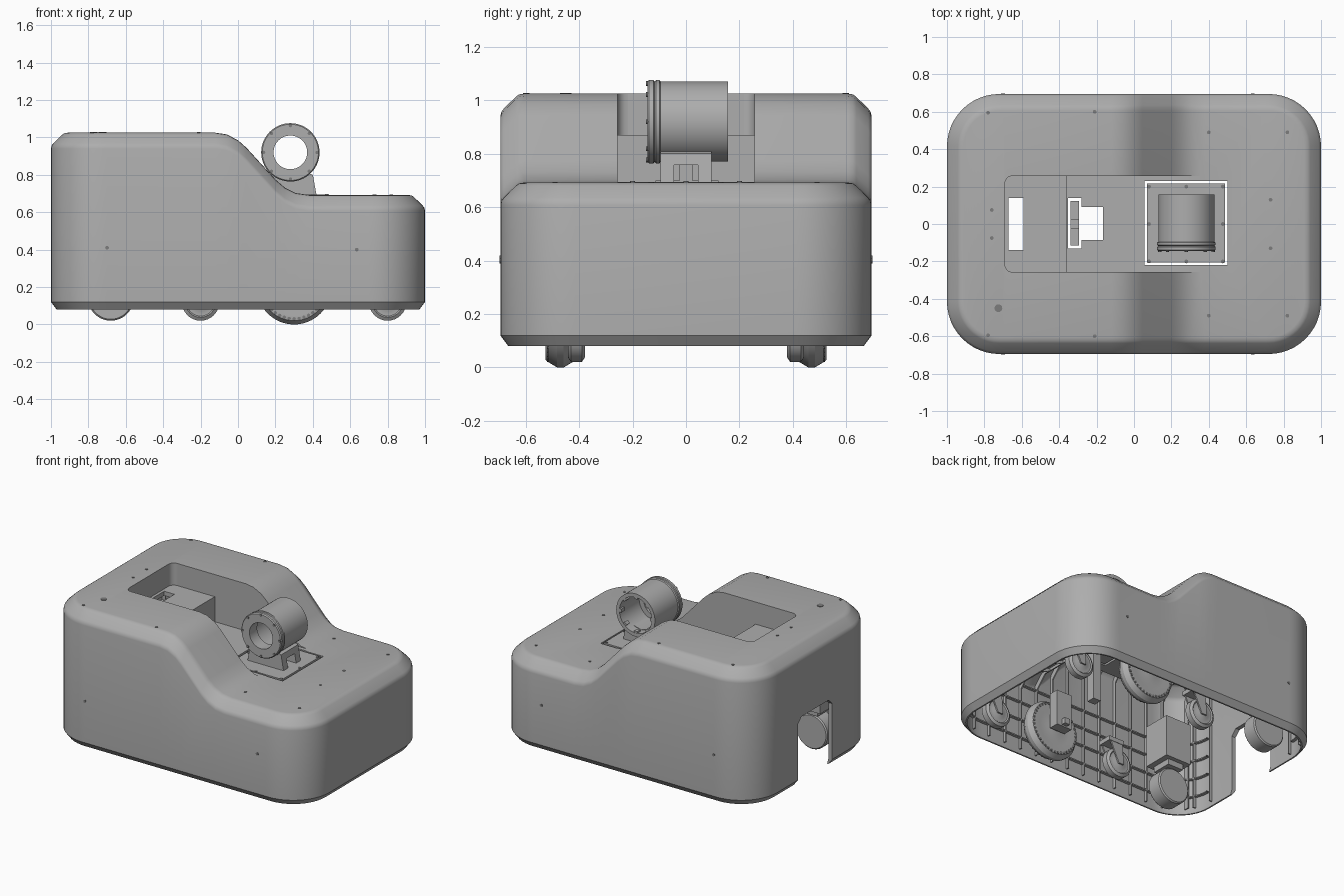
import bpy, bmesh
from math import sin, cos, pi, sqrt, radians
from mathutils import Vector

if "Cube" in bpy.data.objects:
    bpy.data.objects.remove(bpy.data.objects["Cube"])

def material(name, v):
    m = bpy.data.materials.new(name)
    m.use_nodes = True
    m.diffuse_color = (v, v, v, 1)
    m.node_tree.nodes["Principled BSDF"].inputs["Base Color"].default_value = (v, v, v, 1)
    return m

GREY = material("plain grey", 0.42)
DARK = material("screw grey", 0.2)

def finish(name, bm, mat=GREY, smooth=True):
    bmesh.ops.recalc_face_normals(bm, faces=bm.faces[:])
    me = bpy.data.meshes.new(name)
    bm.to_mesh(me)
    bm.free()
    me.materials.append(mat)
    ob = bpy.data.objects.new(name, me)
    bpy.context.collection.objects.link(ob)
    if smooth:
        shade(ob)
    return ob

def select(ob):
    bpy.ops.object.select_all(action='DESELECT')
    ob.select_set(True)
    bpy.context.view_layer.objects.active = ob

def shade(ob):
    select(ob)
    bpy.ops.object.shade_smooth_by_angle(angle=radians(30))

def add_prism(bm, poly, y0, y1, axis='Y'):
    """Extrude a (u, z) polygon along y, or along x."""
    put = (lambda u, v, t: (u, t, v)) if axis == 'Y' else (lambda u, v, t: (t, u, v))
    a = [bm.verts.new(put(u, v, y0)) for u, v in poly]
    b = [bm.verts.new(put(u, v, y1)) for u, v in poly]
    bm.faces.new(a)
    bm.faces.new(b[::-1])
    for i in range(len(poly)):
        j = (i + 1) % len(poly)
        bm.faces.new((a[i], a[j], b[j], b[i]))

def prism(name, poly, y0, y1, axis='Y'):
    bm = bmesh.new()
    add_prism(bm, poly, y0, y1, axis)
    return finish(name, bm)

def box(name, x, y, z):
    return prism(name, [(x[0], z[0]), (x[1], z[0]), (x[1], z[1]), (x[0], z[1])], *y)

def lathe(name, prof, x, y, z, n=48, closed=False):
    """Spin (radius, y) points about a y-directed axle."""
    bm = bmesh.new()
    rings = [[bm.verts.new((x + r * cos(2 * pi * i / n), y + t, z + r * sin(2 * pi * i / n)))
              for i in range(n)] for r, t in prof]
    pairs = list(zip(rings, rings[1:] + rings[:1])) if closed else list(zip(rings, rings[1:]))
    for a, b in pairs:
        for i in range(n):
            bm.faces.new((a[i], a[(i + 1) % n], b[(i + 1) % n], b[i]))
    if not closed:
        bm.faces.new(rings[0])
        bm.faces.new(rings[-1][::-1])
    return finish(name, bm)

def disc(name, p, normal, r=0.01, mat=DARK):
    bm = bmesh.new()
    bmesh.ops.create_cone(bm, cap_ends=True, segments=16, radius1=r, radius2=r, depth=0.006)
    ob = finish(name, bm, mat, False)
    ob.location = p
    ob.rotation_euler = Vector(normal).to_track_quat('Z', 'Y').to_euler()

def cut(ob, *cutters):
    for c in cutters:
        m = ob.modifiers.new("cut", 'BOOLEAN')
        m.object, m.operation, m.solver = c, 'DIFFERENCE', 'EXACT'
        select(ob)
        bpy.ops.object.modifier_apply(modifier=m.name)

# Roof line of the body, high at the rear and low at the front deck
ROOF = [(-0.7, 1.025), (-0.12, 1.025), (-0.06, 1.016), (0, 0.985), (0.045, 0.945), (0.2, 0.775),
        (0.25, 0.732), (0.31, 0.702), (0.38, 0.692), (0.7, 0.692)]

def roof(x):
    for (a, za), (b, zb) in zip(ROOF, ROOF[1:]):
        if a <= x <= b:
            return za + (zb - za) * (x - a) / (b - a)
    return ROOF[0][1] if x < 0 else ROOF[-1][1]

HX, HY, R = 1.0, 0.695, 0.28

def half(u, d, along=HX, across=HY):
    """Half width of the rounded footprint, inset by d."""
    r, over = R - d, abs(u) - (along - R)
    return across - d if over <= 0 else across - R + sqrt(max(r * r - over * over, 0))

def ring(d):
    r, cx, cy, n = R - d, HX - R, HY - R, 12
    arc = [(r * cos(pi / 2 * i / n), r * sin(pi / 2 * i / n)) for i in range(n + 1)]
    low = [(-cx - u, -cy - v) for u, v in arc] + [(x, d - HY) for x, _ in ROOF]
    low += [(cx + u, -cy - v) for u, v in arc[::-1]]
    return low + [(x, -y) for x, y in low[::-1]]

# Hollow body shell: outer rings, roof cap, inner rings, inner cap
RIM = [(0, 0.085), (0.004, 0.068), (0.013, 0.056), (0.058, 0.012), (0.07, 0.003), (0.09, 0)]
WALL = 0.03
bm = bmesh.new()

def ring_verts(d, height):
    return [bm.verts.new((x, y, height(x))) for x, y in ring(d)]

outer = [ring_verts(0.03, lambda x: 0.08), ring_verts(0, lambda x: 0.12)]
outer += [ring_verts(d, lambda x, k=k: roof(x) - k) for d, k in RIM]
inner = [ring_verts(0.04, lambda x: 0.08), ring_verts(WALL, lambda x: 0.12)]
inner += [ring_verts(d + WALL, lambda x, k=k: roof(x) - WALL - k) for d, k in RIM]
for stack in (outer, inner, [outer[0], inner[0]]):
    for a, b in zip(stack, stack[1:]):
        for i in range(len(a)):
            j = (i + 1) % len(a)
            bm.faces.new((a[i], a[j], b[j], b[i]))
for top in (outer[-1], inner[-1]):
    n = len(top)
    for i in range(n // 2 - 1):
        bm.faces.new((top[i], top[i + 1], top[n - 2 - i], top[n - 1 - i]))
shell = finish("body_shell", bm, smooth=False)

# Recessed tray with a stepped floor
tray = prism("recess_tray", [(x, z - 0.028) for x, z in [(-0.72, 1.025)] + ROOF[1:8]] +
             [(0.36, 0.68), (0.36, 0.66), (-0.39, 0.66), (-0.39, 0.84), (-0.72, 0.84)], -0.285, 0.285)
pocket = prism("pocket_cutter", [(-0.69, 0.87), (-0.36, 0.87), (-0.36, 0.695), (0.36, 0.695),
                                 (0.36, 1.2), (-0.69, 1.2)], -0.257, 0.257)
bm = bmesh.new()
bm.from_mesh(pocket.data)
rear = [e for e in bm.edges if all(v.co.x < -0.68 for v in e.verts)
        and abs(e.verts[0].co.z - e.verts[1].co.z) > 0.1]
bmesh.ops.bevel(bm, geom=rear, offset=0.04, segments=5, affect='EDGES', profile=0.5)
bm.to_mesh(pocket.data)
bm.free()
slot = box("slot_cutter", (-0.67, -0.59), (-0.14, 0.14), (0.5, 1))
hole_a = box("hole_cutter_wide", (-0.352, -0.28), (-0.13, 0.14), (0.5, 0.8))
hole_b = box("hole_cutter_narrow", (-0.3, -0.165), (-0.085, 0.09), (0.5, 0.8))
well = box("plate_cutter", (0.055, 0.5), (-0.22, 0.23), (0.4, 0.9))
door = prism("door_cutter", [(-0.19, 0), (0.19, 0), (0.19, 0.51), (0.15, 0.55), (-0.15, 0.55),
                             (-0.19, 0.51)], -1.1, -0.9, 'X')
cut(shell, pocket, well, door)
cut(tray, pocket, slot, hole_a, hole_b, well)
for c in (pocket, slot, hole_a, hole_b, well, door):
    bpy.data.objects.remove(c)
shade(shell)
shade(tray)

# Lattice of stiffening ribs inside the shell
bm = bmesh.new()
def rib(path, at, axis):
    add_prism(bm, path(WALL - 0.005) + path(WALL + 0.02)[::-1], at - 0.004, at + 0.004, axis)

for i in range(-7, 8):
    x = i * 0.13
    end = 0.3 if -0.75 < x < 0.52 else 0.0
    for s in (-1, 1):
        def arch(d):
            w, t = half(x, d), roof(x) - d
            return [(s * u, z) for u, z in ((w, 0.12), (w, t - 0.085), (max(w - 0.08, end), t), (end, t))]
        rib(arch, x, 'X')
for i in range(-4, 5):
    y = i * 0.13
    def spine(d):
        w = half(y, d, HY, HX)
        front = [(w - 0.08, roof(1) - d), (w, roof(1) - d - 0.085), (w, 0.12)]
        if abs(y) < 0.3:
            return [(0.52, roof(1) - d)] + front
        return [(-w, 0.12), (-w, roof(-1) - d - 0.085), (-w + 0.08, roof(-1) - d)] + \
               [(x, z - d) for x, z in ROOF] + front
    rib(spine, y, 'Y')
for z in (0.2, 0.33, 0.46, 0.59):
    a, b = ([[bm.verts.new((x, y, z + h)) for x, y in ring(d)] for h in (-0.004, 0.004)]
            for d in (WALL - 0.005, WALL + 0.02))
    for p, q in ((a[0], a[1]), (a[1], b[1]), (b[1], b[0]), (b[0], a[0])):
        for i in range(len(p) - 1):
            bm.faces.new((p[i], p[i + 1], q[i + 1], q[i]))
finish("inner_ribs", bm, smooth=False)

# Ring mount: plate, saddle and hollow drum
box("mount_plate", (0.07, 0.487), (-0.207, 0.216), (0.66, 0.694))
saddle = prism("drum_saddle", [(0.14, 0.69), (0.42, 0.69), (0.4, 0.8), (0.36, 0.815), (0.28, 0.795),
                               (0.2, 0.815), (0.16, 0.8)], -0.095, 0.095)
tunnel = box("tunnel_cutter", (0, 0.6), (-0.045, 0.045), (0.6, 0.758))
cut(saddle, tunnel)
bpy.data.objects.remove(tunnel)
lathe("drum", [(0.09, -0.145), (0.15, -0.145), (0.156, -0.138), (0.156, -0.122), (0.15, -0.117),
               (0.156, -0.112), (0.156, -0.1), (0.15, -0.095), (0.15, 0.158), (0.125, 0.158),
               (0.125, -0.06), (0.09, -0.06)], 0.28, 0, 0.92, 64, True)
for i in range(8):
    c, s = cos(i * pi / 4), sin(i * pi / 4)
    disc("drum_bolt", (0.28 + 0.143 * c, -0.146, 0.92 + 0.143 * s), (0, -1, 0), 0.009)
    lug = box("drum_lug", (-0.012, 0.012), (0.12, 0.156), (-0.128, -0.112))
    lug.location = (0.28, 0, 0.92)
    lug.rotation_euler.y = i * pi / 4

# Latch bar and post in the recess
box("latch_bar", (-0.34, -0.295), (-0.115, 0.122), (0.66, 0.7))
box("latch_post", (-0.34, -0.295), (-0.025, 0.025), (0.7, 0.79))
box("centre_post", (0.3, 0.36), (-0.03, 0.03), (0.2, 0.67))

# Screws
for s in (-1, 1):
    for x, y in ((0.4, 0.49), (0.82, 0.49), (0.73, 0.13), (-0.21, 0.6), (-0.78, 0.595), (-0.76, 0.075)):
        disc("deck_screw", (x, s * y, roof(x)), (0, 0, 1))
    for x, z in ((-0.7, 0.41), (0.635, 0.4)):
        disc("side_screw", (x, s * HY, z), (0, s, 0))
    for x, y in ((0.08, 0.2), (0.28, 0.2), (0.475, 0.2)):
        disc("plate_screw", (x, s * y, 0.694), (0, 0, 1))
for x in (0.08, 0.475):
    disc("plate_screw", (x, 0, 0.694), (0, 0, 1))
disc("power_button", (-0.725, -0.45, roof(-1)), (0, 0, 1), 0.021)

# Running gear, mirrored left and right
def caster(x, y):
    lathe("caster_wheel", [(0.03, -0.035), (0.05, -0.025), (0.075, -0.025), (0.082, -0.032), (0.1, -0.02),
                           (0.1, 0.02), (0.082, 0.032), (0.075, 0.025), (0.05, 0.025), (0.03, 0.035)],
          x, y, 0.12, 32)
    for s in (-0.042, 0.042):
        prism("caster_fork", [(x - 0.02, 0.1), (x + 0.02, 0.1), (x + 0.09, 0.25), (x - 0.01, 0.25)],
              y + s - 0.005, y + s + 0.005)
    box("caster_plate", (x - 0.02, x + 0.1), (y - 0.05, y + 0.05), (0.24, 0.27))

for s in (-1, 1):
    for x in (-0.2, 0.8):
        caster(x, s * 0.41)
    y = s * 0.47
    lathe("drive_wheel", [(0.05, -0.055), (0.12, -0.04), (0.155, -0.05), (0.18, -0.045), (0.2, -0.012),
                          (0.2, 0.012), (0.18, 0.045), (0.155, 0.05), (0.12, 0.04), (0.05, 0.055)],
          0.3, y, 0.2, 64)
    for i in range(40):
        a = 2 * pi * i / 40
        for t in (-1, 1):
            disc("tread_dot", (0.3 + 0.17 * cos(a), y + t * 0.047, 0.2 + 0.17 * sin(a)), (0, t, 0), 0.009)
    box("drive_axle", (0.28, 0.32), sorted((s * 0.3, y)), (0.18, 0.22))
    box("drive_bracket", (0.24, 0.36), sorted((s * 0.33, s * 0.4)), (0.17, 0.42))
    lathe("rear_roller", [(0.114, -0.055), (0.122, -0.047), (0.122, 0.047), (0.114, 0.055)], -0.68, y, 0.142)
    box("roller_bracket", (-0.74, -0.62), (y - 0.07, y + 0.07), (0.27, 0.31))
    box("roller_motor", (-0.78, -0.58), (y - 0.1, y + 0.1), (0.31, 0.6))
